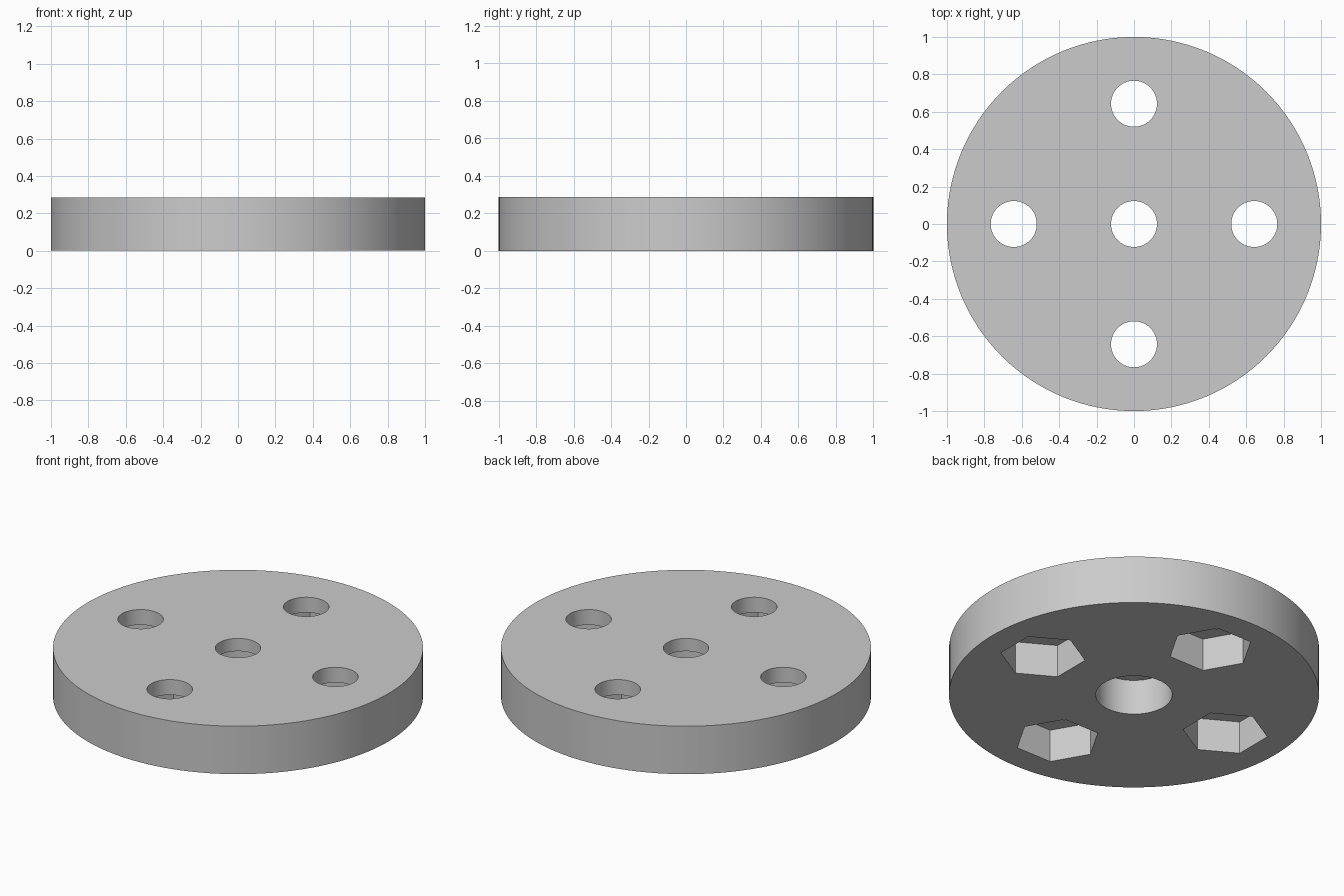
import bpy
from math import pi, cos, sin

cube = bpy.data.objects.get("Cube")
if cube:
    bpy.data.objects.remove(cube, do_unlink=True)

HEIGHT = 0.286        # disc thickness
BOLT_CIRCLE = 0.643   # distance of the outer holes from the centre
HOLE_R = 0.123
HEX_R = 0.231         # corner radius of the nut pockets
HEX_DEPTH = 0.195
BORE_R = 0.207
BORE_DEPTH = 0.21

grey = bpy.data.materials.new("light_grey")
grey.use_nodes = True
colour = (0.6, 0.6, 0.6, 1)
grey.diffuse_color = colour
grey.node_tree.nodes["Principled BSDF"].inputs["Base Color"].default_value = colour


def cylinder(name, radius, z0, z1, sides, x=0, y=0, turn=0):
    bpy.ops.mesh.primitive_cylinder_add(
        vertices=sides, radius=radius, depth=z1 - z0,
        location=(x, y, (z0 + z1) / 2), rotation=(0, 0, turn))
    obj = bpy.context.object
    obj.name = name
    obj.data.materials.append(grey)
    return obj


def cut(body, cutter):
    mod = body.modifiers.new("cut", 'BOOLEAN')
    mod.operation = 'DIFFERENCE'
    mod.solver = 'EXACT'
    mod.object = cutter
    bpy.context.view_layer.objects.active = body
    bpy.ops.object.modifier_apply(modifier=mod.name)
    bpy.data.objects.remove(cutter, do_unlink=True)


# Round body
disc = cylinder("disc", 1, 0, HEIGHT, 128)

# Centre hole with a wider round bore underneath
cut(disc, cylinder("centre_bore", BORE_R, -0.1, BORE_DEPTH, 64))
cut(disc, cylinder("centre_hole", HOLE_R, -0.1, HEIGHT + 0.1, 64))

# Four bolt holes with hexagonal nut pockets underneath, a flat side facing outward
for i in range(4):
    a = i * pi / 2
    x, y = BOLT_CIRCLE * cos(a), BOLT_CIRCLE * sin(a)
    cut(disc, cylinder("nut_pocket", HEX_R, -0.1, HEX_DEPTH, 6, x, y, a))
    cut(disc, cylinder("bolt_hole", HOLE_R, -0.1, HEIGHT + 0.1, 64, x, y, a))

# Smooth round walls, sharp rims and pocket corners
bpy.ops.object.select_all(action='DESELECT')
disc.select_set(True)
bpy.context.view_layer.objects.active = disc
bpy.ops.object.shade_smooth_by_angle(angle=pi / 6)
